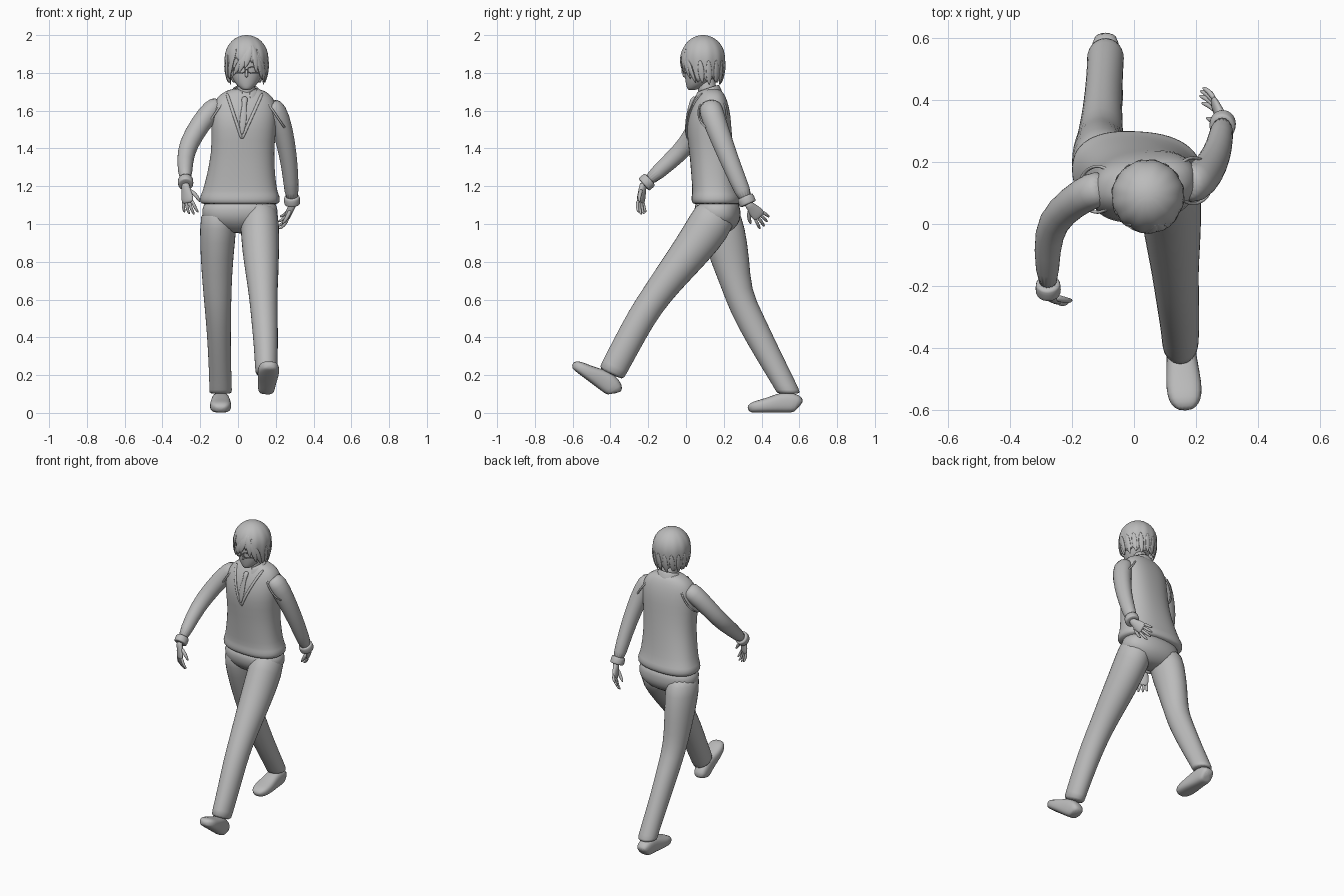
import bpy, bmesh, math
from mathutils import Vector as V

if "Cube" in bpy.data.objects:
    bpy.data.objects.remove(bpy.data.objects["Cube"])

grey = bpy.data.materials.new("plain_grey")
grey.use_nodes = True
grey.diffuse_color = (0.5, 0.5, 0.5, 1)
grey.node_tree.nodes["Principled BSDF"].inputs["Base Color"].default_value = (0.5, 0.5, 0.5, 1)


def finish(name, bm, levels=1, thick=0):
    bmesh.ops.recalc_face_normals(bm, faces=bm.faces)
    me = bpy.data.meshes.new(name)
    bm.to_mesh(me)
    bm.free()
    for p in me.polygons:
        p.use_smooth = True
    me.materials.append(grey)
    ob = bpy.data.objects.new(name, me)
    bpy.context.collection.objects.link(ob)
    if thick:
        mod = ob.modifiers.new("thickness", "SOLIDIFY")
        mod.thickness = thick
        mod.offset = -1
    if levels:
        mod = ob.modifiers.new("smooth", "SUBSURF")
        mod.levels = mod.render_levels = levels
    return ob


def skin(bm, rows, closed=True, caps=True):
    rings = [[bm.verts.new(p) for p in r] for r in rows]
    n = len(rings[0])
    for a, b in zip(rings, rings[1:]):
        for j in range(n if closed else n - 1):
            k = (j + 1) % n
            bm.faces.new((a[j], a[k], b[k], b[j]))
    if caps:
        bm.faces.new(rings[0][::-1])
        bm.faces.new(rings[-1])


def spow(c, e):
    return math.copysign(abs(c) ** e, c)


def tube(name, pts, ref=(1, 0, 0), flat=False, n=16, power=2.0, levels=1):
    """Loft along points (x, y, z, radius_u, radius_v[, shear])."""
    cs = [V(p[:3]) for p in pts]
    rows = []
    for i, p in enumerate(pts):
        t = V((0, 0, 1)) if flat else (cs[min(i + 1, len(cs) - 1)] - cs[max(i - 1, 0)]).normalized()
        u = V(ref)
        u = (u - t * u.dot(t)).normalized()
        v = t.cross(u)
        shear = p[5] if len(p) > 5 else 0
        row = []
        for j in range(n):
            a = 2 * math.pi * j / n
            du = p[3] * spow(math.cos(a), 2 / power)
            dv = p[4] * spow(math.sin(a), 2 / power)
            row.append(cs[i] + u * du + v * (dv + shear * du))
        rows.append(row)
    bm = bmesh.new()
    skin(bm, rows)
    return finish(name, bm, levels)


# Knitted vest: stacked sections, twisted a little toward the shoulders
VEST = [(.01, .165, 1.10, .203, .125, -.05), (.01, .165, 1.115, .212, .136, -.05),
        (.01, .165, 1.15, .212, .136, -.05), (.01, .163, 1.165, .2, .128, -.05),
        (.015, .15, 1.25, .182, .122, -.02), (.025, .135, 1.38, .165, .117, .04),
        (.03, .12, 1.5, .172, .12, .08), (.033, .122, 1.58, .174, .112, .1),
        (.036, .126, 1.65, .165, .092, .1), (.038, .13, 1.69, .13, .07, .1),
        (.04, .128, 1.72, .075, .05, .05)]
tube("vest", VEST, flat=True, n=28, power=2.4)


def vest_front(x, z):
    for a, b in zip(VEST, VEST[1:]):
        if a[2] <= z <= b[2]:
            f = (z - a[2]) / (b[2] - a[2])
            cx, cy, _, rx, ry, k = [p + (q - p) * f for p, q in zip(a, b)]
            d = min(abs((x - cx) / rx), 1)
            return cy + k * (x - cx) - ry * (1 - d ** 2.4) ** (1 / 2.4)


# V-shaped neckline bands, following the chest
for side, top_x in (("right", -.06), ("left", .13)):
    band = []
    for i in range(9):
        f = i / 8
        x, z = .02 + (top_x - .02) * f, 1.45 + .245 * f
        band.append((x, vest_front(x, z), z, .009, .006))
    tube(side + "_neckline_band", band, n=8)

# Tie
tie = [(.035, 1.675, .014, .008), (.035, 1.655, .019, .013), (.034, 1.632, .011, .009),
       (.03, 1.59, .018, .006), (.024, 1.52, .02, .005), (.02, 1.47, .006, .004)]
tube("tie", [(x, vest_front(x, z) - .004, z, a, b) for x, z, a, b in tie], n=10)

# Neck and folded shirt collar
tube("neck", [(.04, .125, 1.64, .055, .052), (.042, .115, 1.7, .05, .05), (.045, .1, 1.79, .05, .05)])
rows = []
for drop, r in ((.015, .058), (0, .064), (.02, .076), (.05, .092)):
    row = []
    for j in range(25):
        a = math.radians(-90 + 16 + (360 - 32) * j / 24)
        front = max(0, -math.sin(a))
        row.append((.042 + r * math.cos(a), .115 + r * .88 * math.sin(a),
                    1.725 + .018 * math.sin(a) - drop * (1 + .5 * front)))
    rows.append(row)
bm = bmesh.new()
skin(bm, rows, closed=False, caps=False)
finish("shirt_collar", bm, 1, .006)

# Trousers
tube("trouser_seat", [(.01, .165, 1.14, .19, .115), (.01, .165, 1.07, .204, .125),
                      (.01, .17, 1.02, .2, .12), (.01, .175, .975, .14, .085),
                      (.01, .175, .95, .05, .04)], flat=True, n=24, power=2.3)
tube("left_trouser_leg", [(.112, .18, 1.1, .1, .11), (.115, .125, .99, .105, .12),
                          (.12, .03, .86, .1, .105), (.128, -.075, .73, .088, .09),
                          (.133, -.155, .625, .077, .08), (.14, -.235, .51, .072, .077),
                          (.148, -.32, .35, .065, .075), (.15, -.385, .23, .06, .073),
                          (.15, -.398, .2, .06, .073)])
tube("right_trouser_leg", [(-.1, .17, 1.1, .095, .11), (-.105, .19, .98, .1, .125),
                           (-.112, .23, .82, .088, .108), (-.11, .268, .65, .077, .078),
                           (-.105, .32, .53, .07, .086), (-.1, .4, .37, .062, .08),
                           (-.093, .51, .17, .06, .068), (-.092, .54, .115, .061, .064),
                           (-.092, .543, .1, .061, .062)], flat=True)


# Shoes: (distance from heel, half width, height)
def shoe(name, x, y, z, tilt, turn):
    d = V((turn, -math.cos(tilt), math.sin(tilt)))
    up = V((0, math.sin(tilt), math.cos(tilt)))
    pts = []
    for s, w, h in ((0, .03, .07), (.012, .045, .1), (.07, .048, .115), (.12, .052, .1),
                    (.17, .058, .08), (.225, .057, .066), (.255, .045, .055), (.272, .022, .03)):
        c = V((x, y, z)) + d * s + up * h / 2
        pts.append((*c, w, h / 2))
    tube(name, pts, power=2.8)


shoe("left_shoe", .148, -.395, .075, math.radians(37), .07)
shoe("right_shoe", -.092, .602, 0, 0, 0)

# Sleeves, armhole trims and cuffs
ARMS = {"left": [(.165, .125, 1.64, .045, .055), (.2, .13, 1.605, .062, .066), (.238, .167, 1.5, .055, .06),
                 (.268, .225, 1.35, .047, .052), (.28, .275, 1.23, .041, .046), (.287, .325, 1.115, .036, .04)],
        "right": [(-.09, .12, 1.64, .045, .055), (-.135, .11, 1.61, .058, .062), (-.2, .07, 1.53, .055, .055),
                  (-.265, .01, 1.42, .052, .052), (-.283, -.08, 1.335, .044, .046),
                  (-.277, -.215, 1.215, .034, .036)]}
for side, pts in ARMS.items():
    tube(side + "_sleeve", pts)
    a, b = V(pts[-2][:3]), V(pts[-1][:3])
    d = (b - a).normalized()
    r = pts[-1][3]
    tube(side + "_cuff", [(*(b + d * s), r + g, r + g + .003) for s, g in
                          ((-.035, .002), (-.03, .007), (0, .008), (.01, .006), (.012, 0))])
for side, x, y, tilt in (("left", .192, .14, .1), ("right", -.118, .112, -.1)):
    rows = []
    for j in range(24):
        a = 2 * math.pi * j / 24
        c = V((x - tilt * .6 * math.sin(a), y + .075 * math.cos(a), 1.59 + .088 * math.sin(a)))
        out = V((0, math.cos(a), math.sin(a)))
        rows.append([c + out * .006 * math.cos(b) + V((.008 * math.sin(b), 0, 0))
                     for b in [k * math.pi / 3 for k in range(6)]])
    rows.append(rows[0])
    bm = bmesh.new()
    skin(bm, rows, caps=False)
    bmesh.ops.remove_doubles(bm, verts=bm.verts, dist=.0001)
    finish(side + "_armhole_trim", bm)


# Hands: palm, four curled fingers and a thumb
def hand(side, wrist, along, spread, palm_dir):
    w, d = V(wrist), V(along).normalized()
    s = V(spread)
    s = (s - d * s.dot(d)).normalized()
    c = d.cross(s)
    if c.dot(V(palm_dir)) < 0:
        c = -c
    tube(side + "_palm", [(*(w + d * t), a, b) for t, a, b in
                          ((-.02, .022, .02), (.01, .024, .018), (.045, .036, .016),
                           (.08, .038, .014), (.092, .03, .009))], ref=s, n=12)
    for i, (name, length) in enumerate((("little", .055), ("ring", .07), ("middle", .078), ("index", .07))):
        o = (i - 1.5)
        base = w + d * .078 + s * o * .018
        tube(f"{side}_{name}_finger",
             [(*(base + (d + s * o * .14) * length * t + c * length * bend), r, r) for t, bend, r in
              ((0, 0, .0095), (.45, .05, .0095), (.8, .2, .0085), (1, .36, .004))], ref=s, n=8)
    tube(side + "_thumb", [(*(w + d * a + s * b + c * e), r, r) for a, b, e, r in
                           ((.02, .015, .004, .012), (.05, .042, .014, .012),
                            (.075, .054, .022, .01), (.095, .058, .03, .004))], ref=c, n=8)


hand("left", (.289, .335, 1.1), (-.055, .1, -.11), (.1, -.75, -.65), (-1, 0, -.2))
hand("right", (-.277, -.228, 1.2), (.13, -.15, -1), (.8, -.5, 0), (.5, .85, 0))

# Face with nose
HX = .045
tube("face", [(HX, .03, 1.708, .016, .018), (HX, .042, 1.72, .036, .038), (HX, .06, 1.745, .062, .062),
              (HX, .075, 1.785, .083, .083), (HX, .085, 1.84, .096, .096), (HX, .09, 1.9, .1, .1),
              (HX, .09, 1.95, .08, .085), (HX, .09, 1.975, .04, .04)], flat=True, n=20)
tube("nose", [(HX, -.004, 1.82, .006, .005), (HX, -.012, 1.79, .009, .01),
              (HX, -.008, 1.775, .008, .006)], flat=True, n=8)

# Glasses: two rounded frames, a bridge and temple arms
for side, x in (("right", HX - .04), ("left", HX + .04)):
    loop = [(x + .032 * spow(math.cos(a), .6), 1.815 + .016 * spow(math.sin(a), .6))
            for a in [k * math.pi / 10 for k in range(20)]]
    loop += loop[:2]
    tube(side + "_lens_frame", [(px, -.022 + 5 * (px - HX) ** 2, pz, .003, .003) for px, pz in loop],
         ref=(0, 1, 0), n=6, levels=0)
    sx = 1 if x > HX else -1
    tube(side + "_temple_arm", [(HX + sx * .072, .004, 1.82, .003, .003), (HX + sx * .098, .05, 1.822, .003, .003),
                                (HX + sx * .1, .11, 1.822, .003, .003)], n=6, levels=0)
tube("glasses_bridge", [(HX - .009, -.022, 1.818, .003, .003), (HX + .009, -.022, 1.818, .003, .003)],
     ref=(0, 0, 1), n=6, levels=0)


# Hair: dome whose lower edge is cut into locks, higher at the fringe
def hair_point(a, z, grow=0):
    h = (z - 1.875) / .125
    k = math.sqrt(max(0, 1 - h * h)) if h > 0 else 1 - .16 * h * h
    return V((HX + (.118 + grow) * k * math.cos(a), .09 + (.119 + grow) * k * math.sin(a), z))


COLS, ROWS = 72, 14
rows = []
for i in range(ROWS + 1):
    row = []
    for j in range(COLS):
        a = 2 * math.pi * j / COLS
        front = max(0, -math.sin(a) - .35) / .65
        jag = abs((j % 6) - 3) / 3
        low = 1.748 + .105 * min(1, front * 2.2) + .03 * jag
        f = i / ROWS
        z = 2 - (2 - low) * (f ** 1.6) - .0005
        row.append(hair_point(a, z, -.004 * jag * f))
    rows.append(row)
bm = bmesh.new()
skin(bm, rows, caps=False)
bm.faces.new(bm.verts[:][:COLS]) if not bm.verts.ensure_lookup_table() else None
finish("hair_cap", bm, 0, .012)

# Loose locks: (start angle, end angle, start height, tip height)
LOCKS = [(-75, -112, 1.95, 1.80), (-78, -130, 1.94, 1.785), (-75, -94, 1.95, 1.825),
         (-70, -62, 1.95, 1.80), (-68, -40, 1.94, 1.765), (-60, -22, 1.93, 1.745),
         (-120, -152, 1.93, 1.765), (-150, -170, 1.9, 1.75)]
LOCKS += [(a, a + 6, 1.87, 1.735 + .012 * (a // 22 % 2)) for a in range(-8, 190, 22)]
for i, (a0, a1, z0, z1) in enumerate(LOCKS):
    pts = []
    for f, r in ((0, .006), (.3, .018), (.65, .018), (.88, .01), (1, .002)):
        a = math.radians(a0 + (a1 - a0) * f)
        pts.append((*hair_point(a, z0 + (z1 - z0) * f, -.001), r, r * .35))
    mid = math.radians((a0 + a1) / 2)
    tube(f"hair_lock_{i + 1}", pts, ref=(-math.sin(mid), math.cos(mid), 0), n=8)
